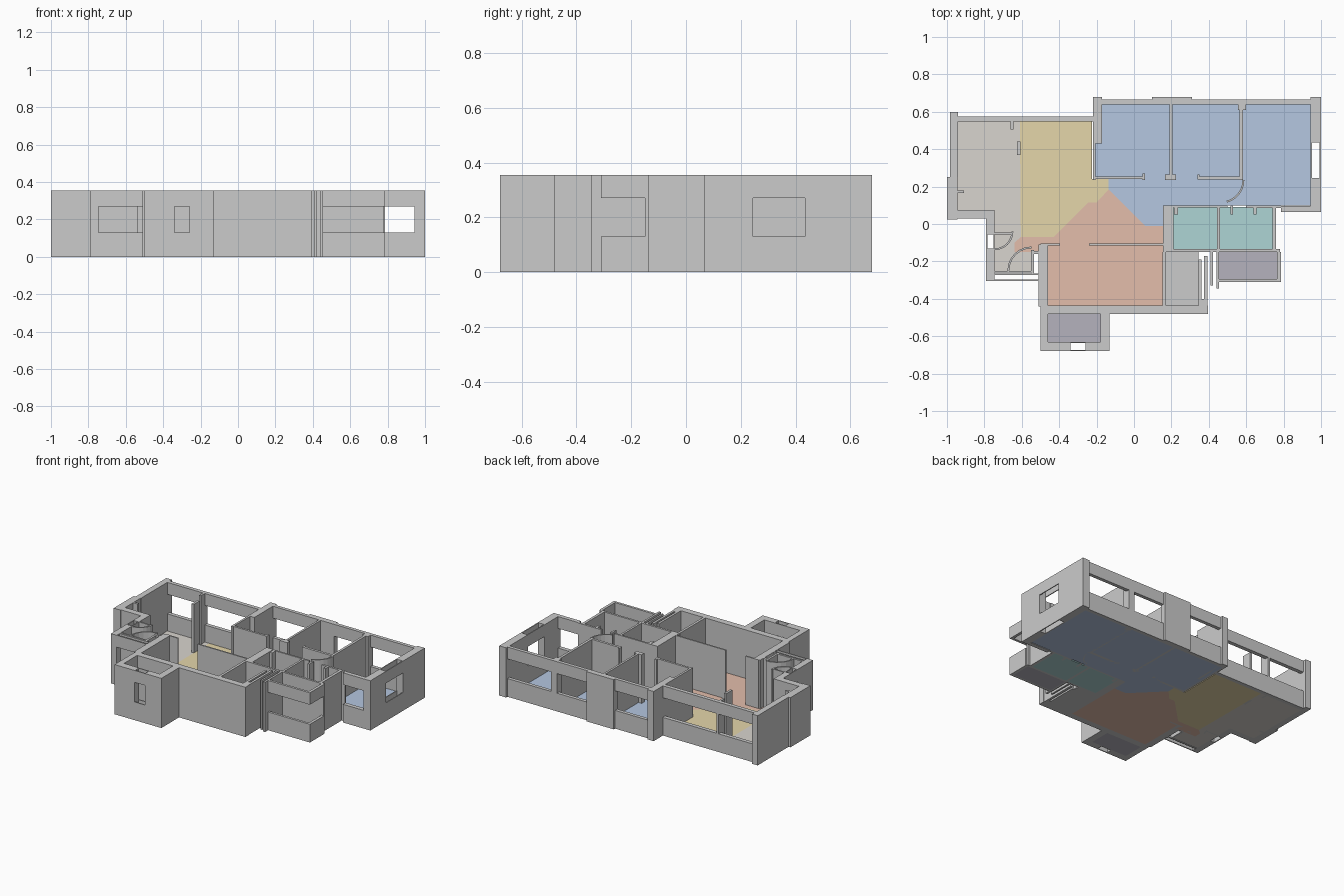
import bpy, bmesh, math

H, SILL, LINTEL = 0.355, 0.13, 0.27
FLOOR_T = 0.008


def add_box(bm, x0, x1, y0, y1, z0=0.0, z1=H):
    vs = [bm.verts.new((x, y, z)) for z in (z0, z1)
          for x, y in ((x0, y0), (x1, y0), (x1, y1), (x0, y1))]
    bm.faces.new(vs[3::-1])
    bm.faces.new(vs[4:])
    for i in range(4):
        j = (i + 1) % 4
        bm.faces.new((vs[i], vs[j], vs[j + 4], vs[i + 4]))


def finish(bm, name, mat=None):
    me = bpy.data.meshes.new(name)
    bm.to_mesh(me)
    bm.free()
    if mat:
        me.materials.append(mat)
    ob = bpy.data.objects.new(name, me)
    bpy.context.collection.objects.link(ob)


def walls(name, boxes):
    bm = bmesh.new()
    for b in boxes:
        add_box(bm, *b)
    finish(bm, name)


def window(name, x0, x1, y0, y1, hollow=False):
    """Sill and lintel around an opening; hollow ones are two thin skins."""
    bm = bmesh.new()
    t = 0.007
    if not hollow:
        parts = [(x0, x1, y0, y1)]
    elif x1 - x0 > y1 - y0:
        parts = [(x0, x1, y0, y0 + t), (x0, x1, y1 - t, y1)]
    else:
        parts = [(x0, x0 + t, y0, y1), (x1 - t, x1, y0, y1)]
    for p in parts:
        add_box(bm, *p, 0, SILL)
        add_box(bm, *p, LINTEL, H)
    finish(bm, name)


def prism(bm, pts, z1):
    low = [bm.verts.new((x, y, 0)) for x, y in pts]
    top = [bm.verts.new((x, y, z1)) for x, y in pts]
    n = len(pts)
    bm.faces.new(low[::-1])
    bm.faces.new(top)
    for i in range(n):
        j = (i + 1) % n
        bm.faces.new((low[i], low[j], top[j], top[i]))
    bmesh.ops.recalc_face_normals(bm, faces=bm.faces)


def arc_wall(name, cx, cy, r, a0, a1, t=0.01, n=6):
    ang = [math.radians(a0 + (a1 - a0) * i / n) for i in range(n + 1)]
    pts = [(cx + r * math.cos(a), cy + r * math.sin(a)) for a in ang]
    pts += [(cx + (r - t) * math.cos(a), cy + (r - t) * math.sin(a)) for a in ang[::-1]]
    bm = bmesh.new()
    prism(bm, pts, H)
    finish(bm, name)


def floor(name, color, *polys):
    mat = bpy.data.materials.new(name + "_colour")
    mat.diffuse_color = (*color, 1)
    bm = bmesh.new()
    for p in polys:
        prism(bm, p, FLOOR_T)
    finish(bm, name, mat)


def rect(x0, x1, y0, y1):
    return [(x0, y0), (x1, y0), (x1, y1), (x0, y1)]


# Outer walls, west side
walls("west_walls", [
    (-1.0, -0.945, 0.025, 0.25), (-0.985, -0.942, 0.25, 0.598),
    (-0.945, -0.745, 0.03, 0.075),
    (-0.79, -0.745, -0.055, 0.03), (-0.79, -0.745, -0.305, -0.13),
    (-0.51, -0.46, -0.44, -0.11)])
window("west_bath_window", -0.79, -0.745, -0.13, -0.055, True)
window("south_bath_window", -0.745, -0.51, -0.305, -0.265, True)

# Outer walls, north side
walls("north_walls", [
    (-0.22, -0.172, 0.43, 0.68), (-0.22, -0.205, 0.235, 0.43),
    (0.095, 0.31, 0.64, 0.68), (0.555, 0.6, 0.61, 0.665),
    (-0.66, -0.645, 0.505, 0.575)])
window("north_west_window_a", -0.942, -0.66, 0.547, 0.575)
window("north_west_window_b", -0.645, -0.22, 0.547, 0.575)
window("north_window_a", -0.172, 0.095, 0.64, 0.665)
window("north_window_b", 0.31, 0.555, 0.64, 0.665)
window("north_window_c", 0.6, 0.945, 0.64, 0.665)

# Outer walls, east side
walls("east_walls", [
    (0.945, 1.0, 0.435, 0.68), (0.945, 1.0, 0.065, 0.245),
    (0.6, 0.785, 0.085, 0.1)])
window("east_window", 0.945, 1.0, 0.245, 0.435, True)
window("east_bedroom_south_window", 0.785, 0.945, 0.065, 0.095)

# Front wall and front balcony
walls("front_walls", [
    (-0.5, 0.395, -0.48, -0.435),
    (-0.5, -0.46, -0.68, -0.48), (-0.178, -0.13, -0.68, -0.48),
    (-0.46, -0.34, -0.68, -0.63), (-0.26, -0.178, -0.68, -0.63)])
window("front_balcony_window", -0.34, -0.26, -0.68, -0.63, True)

# Side balcony
window("side_balcony_front", 0.455, 0.785, -0.31, -0.293)
window("side_balcony_side", 0.765, 0.785, -0.293, -0.15)

# Bedroom partitions with door gaps
walls("bedroom_partitions", [
    (0.19, 0.205, 0.235, 0.64), (0.565, 0.583, 0.235, 0.61),
    (-0.205, 0.045, 0.24, 0.255), (0.045, 0.06, 0.235, 0.27),
    (0.165, 0.19, 0.235, 0.265), (0.205, 0.225, 0.235, 0.265),
    (0.34, 0.565, 0.237, 0.255), (0.34, 0.35, 0.255, 0.265)])

# Bathroom and service room partitions
walls("bathroom_partitions", [
    (0.155, 0.21, -0.15, 0.1), (0.21, 0.5, 0.088, 0.1),
    (0.445, 0.46, -0.135, 0.088), (0.74, 0.76, -0.135, 0.09),
    (0.21, 0.78, -0.15, -0.135), (0.215, 0.235, 0.05, 0.088),
    (0.515, 0.53, 0.05, 0.1), (0.64, 0.655, 0.05, 0.088)])
walls("service_partitions", [
    (0.152, 0.17, -0.435, -0.15), (0.345, 0.362, -0.435, -0.19),
    (0.375, 0.392, -0.435, -0.17), (0.362, 0.375, -0.435, -0.40),
    (0.41, 0.422, -0.33, -0.15), (0.44, 0.455, -0.345, -0.15)])

# Living room screen and west bath partitions
walls("living_screen", [
    (-0.24, 0.155, -0.115, -0.105), (-0.5, -0.395, -0.115, -0.105)])
walls("west_bath_partitions", [
    (-0.745, -0.65, -0.055, -0.045), (-0.745, -0.55, -0.26, -0.25),
    (-0.55, -0.535, -0.265, -0.14), (-0.625, -0.608, 0.37, 0.44),
    (-0.945, -0.91, 0.165, 0.18), (-0.535, -0.51, -0.16, -0.145)])

# Curved door sweeps
arc_wall("west_bath_door_a", -0.745, -0.04, 0.1, -90, 0)
arc_wall("west_bath_door_b", -0.547, -0.25, 0.13, 90, 180)
arc_wall("bedroom_door", 0.465, 0.235, 0.125, -75, 0)

# Room floors
floor("bedroom_floor", (0.46, 0.57, 0.75),
      [(-.205, .64), (.945, .64), (.945, .1), (.155, .1), (.155, -.01),
       (.06, -.01), (-.135, .185), (-.135, .24), (-.205, .24)])
floor("dining_floor", (0.78, 0.67, 0.40),
      [(-.61, .547), (-.225, .547), (-.225, .24), (-.135, .24), (-.135, .185),
       (-.2, .115), (-.245, .115), (-.43, -.07), (-.605, -.07)])
floor("living_floor", (0.77, 0.51, 0.41),
      [(-.135, .185), (.06, -.01), (.155, -.01), (.155, -.435), (-.46, -.435),
       (-.46, -.15), (-.64, -.15), (-.64, -.1), (-.605, -.07), (-.43, -.07),
       (-.245, .115), (-.2, .115)])
floor("west_room_floor", (0.69, 0.66, 0.62),
      [(-.945, .547), (-.61, .547), (-.605, -.07), (-.64, -.1), (-.64, -.15),
       (-.55, -.15), (-.55, -.255), (-.745, -.255), (-.745, .07), (-.945, .07)])
floor("bathroom_floor", (0.42, 0.66, 0.66),
      rect(.21, .445, -.135, .09), rect(.46, .74, -.135, .09))
floor("service_floor", (0.57, 0.59, 0.56), rect(.17, .345, -.435, -.15))
floor("balcony_floor", (0.46, 0.45, 0.51),
      rect(-.46, -.178, -.63, -.48), rect(.455, .765, -.293, -.15))
